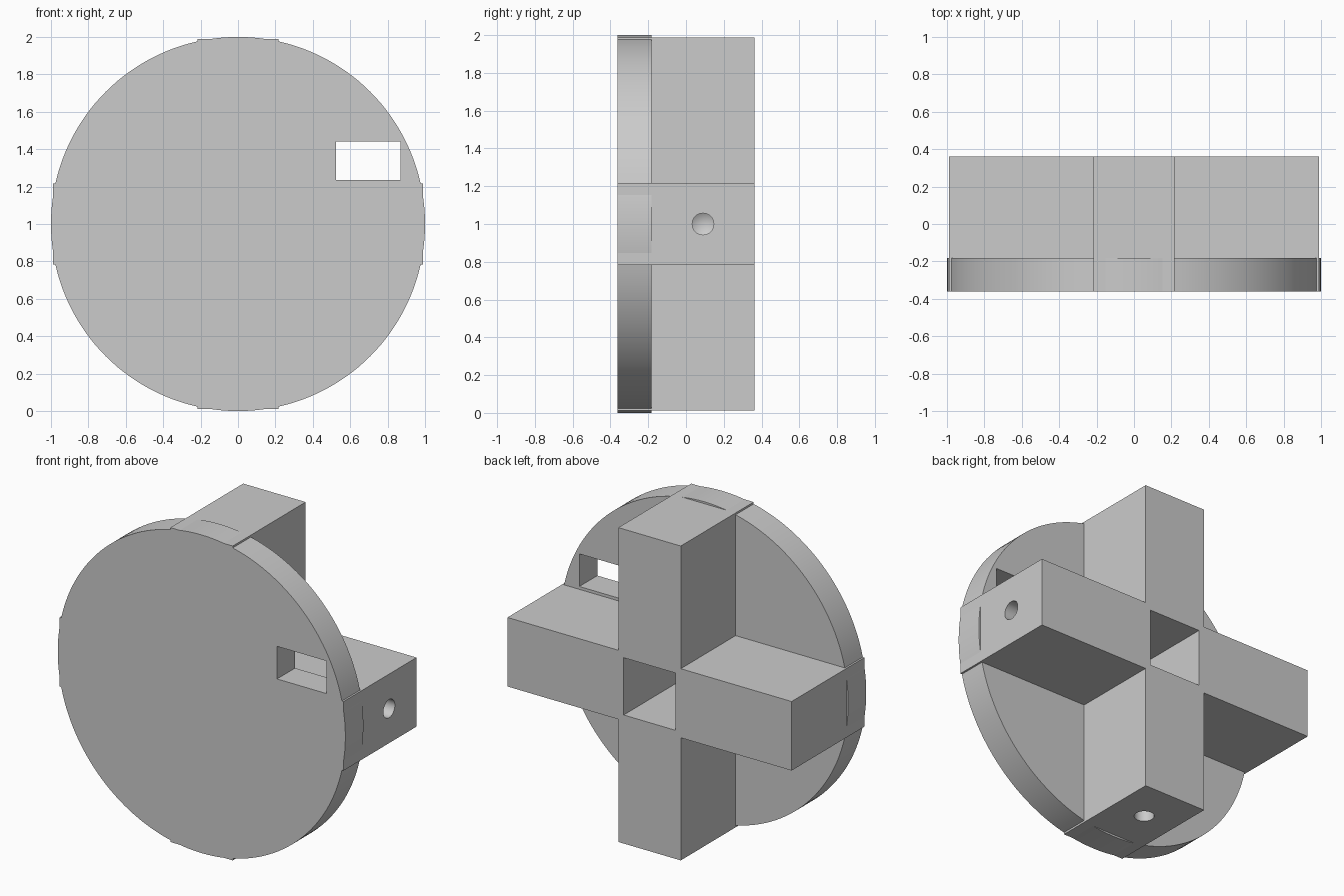
import bpy, bmesh, math
from mathutils import Vector, Matrix

cube = bpy.data.objects.get("Cube")
if cube:
    bpy.data.objects.remove(cube, do_unlink=True)

FRONT, BACK, DISC_BACK = -0.362, 0.362, -0.183
ARM, HALF, POCKET = 0.988, 0.217, 0.18
MID = Vector((0, 0, 1))

grey = bpy.data.materials.new("plain grey")
grey.use_nodes = True
grey.diffuse_color = (0.6, 0.6, 0.6, 1)
grey.node_tree.nodes["Principled BSDF"].inputs["Base Color"].default_value = (0.6, 0.6, 0.6, 1)


def finish(name, bm):
    bmesh.ops.recalc_face_normals(bm, faces=bm.faces[:])
    mesh = bpy.data.meshes.new(name)
    bm.to_mesh(mesh)
    bm.free()
    mesh.materials.append(grey)
    obj = bpy.data.objects.new(name, mesh)
    bpy.context.collection.objects.link(obj)
    return obj


def box(name, low, high):
    low, high = Vector(low), Vector(high)
    bm = bmesh.new()
    bmesh.ops.create_cube(bm, size=1)
    bmesh.ops.scale(bm, vec=high - low, verts=bm.verts)
    bmesh.ops.translate(bm, vec=(low + high) / 2, verts=bm.verts)
    return finish(name, bm)


def rod(name, start, end, radius, tip=0, sides=96):
    """Cylinder from start to end, with an optional drill-point cone at the end."""
    start, end = Vector(start), Vector(end)
    axis = end - start
    bm = bmesh.new()
    bmesh.ops.create_cone(bm, cap_ends=True, segments=sides, radius1=radius,
                          radius2=radius, depth=axis.length)
    if tip:
        cap = [f for f in bm.faces if f.calc_center_median().z > axis.length * 0.4]
        point = bmesh.ops.poke(bm, faces=cap)["verts"][0]
        point.co.z += tip
    turn = axis.to_track_quat('Z', 'Y').to_matrix().to_4x4()
    bm.transform(Matrix.Translation((start + end) / 2) @ turn)
    return finish(name, bm)


def combine(target, tool, operation):
    tool.hide_render = True
    mod = target.modifiers.new(tool.name, 'BOOLEAN')
    mod.operation, mod.solver, mod.object = operation, 'EXACT', tool
    bpy.context.view_layer.objects.active = target
    bpy.ops.object.modifier_apply(modifier=mod.name)
    bpy.data.objects.remove(tool, do_unlink=True)


# Round face plate
body = rod("plate_with_cross", (0, FRONT, 1), (0, DISC_BACK, 1), 1, sides=144)

# Cross-shaped frame, extruded from its outline
bm = bmesh.new()
outline = []
for i in range(4):
    spin = Matrix.Rotation(i * math.pi / 2, 3, 'Y')
    for x, z in ((-HALF, ARM), (HALF, ARM), (HALF, HALF)):
        outline.append(bm.verts.new(MID + spin @ Vector((x, FRONT, z))))
face = bm.faces.new(outline)
grown = bmesh.ops.extrude_face_region(bm, geom=[face])["geom"]
bmesh.ops.translate(bm, vec=(0, BACK - FRONT, 0),
                    verts=[v for v in grown if isinstance(v, bmesh.types.BMVert)])
combine(body, finish("cross_frame", bm), 'UNION')

# Square pocket in the middle of the back
combine(body, box("pocket", (-POCKET, DISC_BACK, 1 - POCKET),
                  (POCKET, 0.5, 1 + POCKET)), 'DIFFERENCE')

# Rectangular window and round holes through the plate
combine(body, box("window", (0.525, -0.5, 1.235), (0.87, 0, 1.44)), 'DIFFERENCE')
holes = [(sx * 0.423, 1 + sz * 0.423, 0.057) for sx in (-1, 1) for sz in (-1, 1)]
for x, z, r in holes + [(0.583, 0.43, 0.073)]:
    combine(body, rod("plate_hole", (x, -0.5, z), (x, 0, z), r), 'DIFFERENCE')

# Drilled blind hole in the end of each arm
for i in range(4):
    out = Matrix.Rotation(i * math.pi / 2, 3, 'Y') @ Vector((0, 0, 1))
    base = MID + Vector((0, 0.09, 0))
    combine(body, rod("arm_hole", base + out * 1.1, base + out * 0.64, 0.057, tip=0.034),
            'DIFFERENCE')

# Smooth the curved walls, keep every edge crisp
bpy.ops.object.select_all(action='DESELECT')
body.select_set(True)
bpy.context.view_layer.objects.active = body
bpy.ops.object.shade_smooth_by_angle(angle=math.radians(5))
